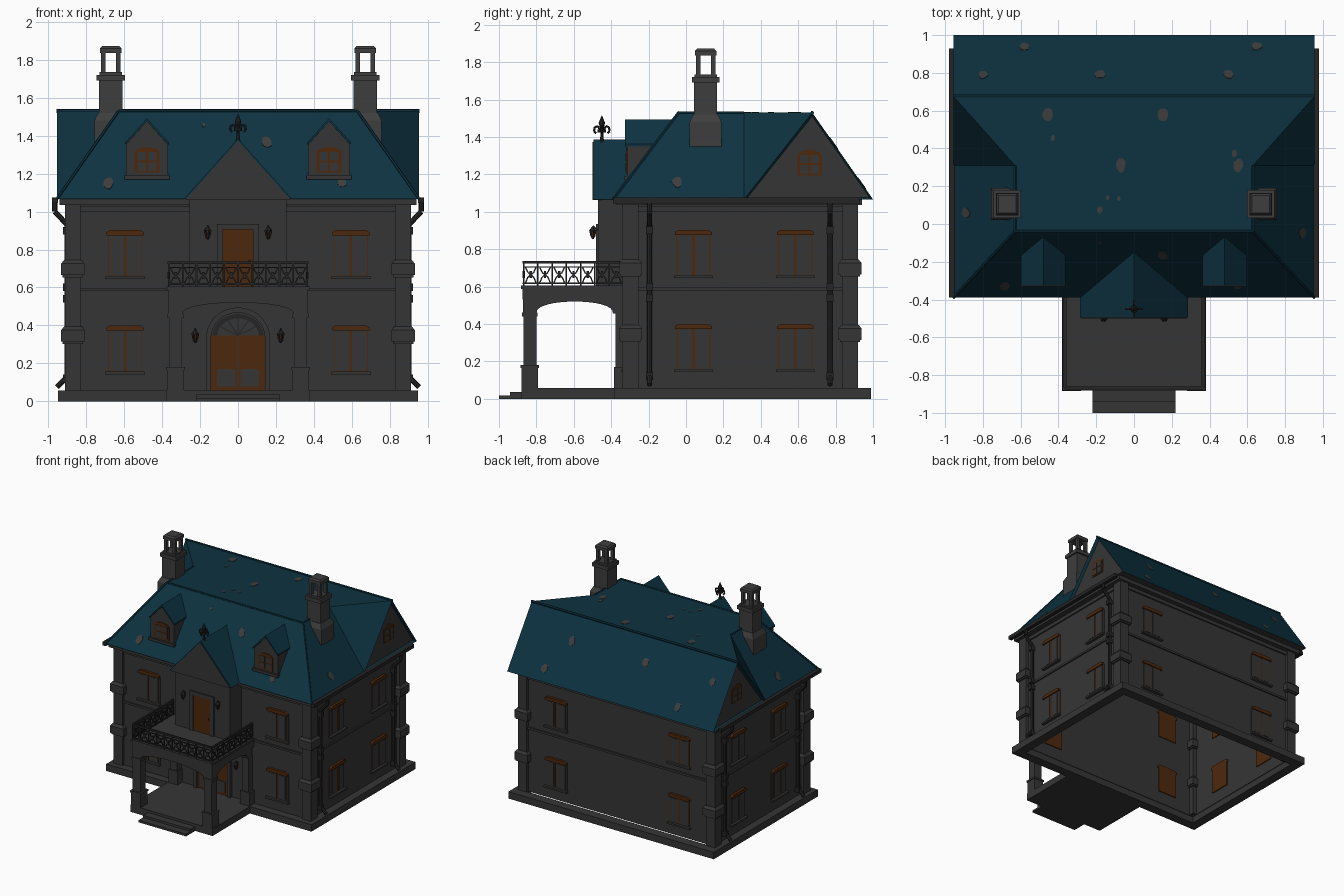
import bpy, bmesh, math, random
from mathutils import Matrix, Vector

if "Cube" in bpy.data.objects:
    bpy.data.objects.remove(bpy.data.objects["Cube"])
random.seed(4)
T, I = Matrix.Translation, Matrix.Identity(4)


def mat(name, r, g, b):
    m = bpy.data.materials.new(name)
    m.diffuse_color = (r, g, b, 1)
    m.use_nodes = True
    m.node_tree.nodes["Principled BSDF"].inputs["Base Color"].default_value = m.diffuse_color
    return m


GREY = mat("wall grey", .036, .036, .036)
STONE = mat("pale grey", .047, .047, .047)
DARK = mat("dark metal", .018, .018, .018)
BLUE = mat("roof blue", .004, .032, .052)
ORANGE = mat("orange wood", .075, .021, .004)
new = bmesh.new


def box(bm, x0, x1, y0, y1, z0, z1, M=I, top=1):
    c = T(((x0 + x1) / 2, (y0 + y1) / 2, (z0 + z1) / 2))
    vs = bmesh.ops.create_cube(bm, size=1)['verts']
    for v in vs:
        if v.co.z > 0:
            v.co.x *= top
            v.co.y *= top
    bmesh.ops.transform(bm, verts=vs, matrix=M @ c @ Matrix.Diagonal((abs(x1 - x0), abs(y1 - y0), abs(z1 - z0), 1)))


def bar(bm, p, q, w, seg=4, w2=None):
    p, q = Vector(p), Vector(q)
    d = q - p
    M = T((p + q) / 2) @ d.to_track_quat('Z', 'Y').to_matrix().to_4x4() @ Matrix.Rotation(math.pi / 4, 4, 'Z')
    bmesh.ops.create_cone(bm, cap_ends=True, segments=seg, radius1=w, radius2=w if w2 is None else w2,
                          depth=d.length, matrix=M)


def prism(bm, pts, a, b, axis='y', M=I):
    # profile in (x,z) swept along y, or in (y,z) swept along x
    f = (lambda u, z, d: (u, d, z)) if axis == 'y' else (lambda u, z, d: (d, u, z))
    A, B = ([bm.verts.new(M @ Vector(f(u, z, d))) for u, z in pts] for d in (a, b))
    n = len(pts)
    bm.faces.new(A)
    bm.faces.new(B[::-1])
    for i in range(n):
        bm.faces.new((A[i], B[i], B[(i + 1) % n], A[(i + 1) % n]))


def arch(w, z0, zs, rise, n=14):
    arc = [(w * math.cos(math.pi * i / n), zs + rise * math.sin(math.pi * i / n)) for i in range(n + 1)]
    return [(w, z0)] + arc + [(-w, z0)]


def done(bm, name, m, mirror=False):
    if mirror:
        g = bmesh.ops.duplicate(bm, geom=bm.verts[:] + bm.edges[:] + bm.faces[:])['geom']
        bmesh.ops.scale(bm, vec=(-1, 1, 1), verts=[e for e in g if isinstance(e, bmesh.types.BMVert)])
    bmesh.ops.recalc_face_normals(bm, faces=bm.faces[:])
    me = bpy.data.meshes.new(name)
    bm.to_mesh(me)
    bm.free()
    for k in (m if isinstance(m, tuple) else (m,)):
        me.materials.append(k)
    o = bpy.data.objects.new(name, me)
    bpy.context.collection.objects.link(o)
    return o


def ring(bm, x, y0, y1, z0, z1, t):
    box(bm, -x, x, y0, y0 + t, z0, z1)
    box(bm, -x, x, y1 - t, y1, z0, z1)
    for s in (-1, 1):
        box(bm, s * x, s * (x - t), y0 + t, y1 - t, z0, z1)


# Plinth, porch floor, steps
b = new(); ring(b, .95, -.385, .99, 0, .058, .08); done(b, "plinth", GREY)
b = new()
box(b, -.38, .38, -.88, -.385, 0, .058)
box(b, -.22, .22, -.94, -.88, 0, .037)
box(b, -.22, .22, -1, -.94, 0, .018)
done(b, "porch_floor_and_steps", GREY)

# Hollow walls, floor band, cornice
b = new()
ring(b, .885, -.32, .895, .055, 1.05, .02)
box(b, -.255, .255, -.47, -.31, .6, 1.08)
done(b, "walls", GREY)
b = new()
ring(b, .897, -.332, .907, .58, .597, .02)
ring(b, .897, -.332, .907, 1.0, 1.03, .02)
box(b, -.94, .94, -.372, .94, 1.035, 1.066)
done(b, "bands_and_cornice", GREY)

# Corner pilasters with chamfered blocks
b = new()
for y in (-.297, .877):
    box(b, .83, .912, y - .043, y + .043, .055, 1.036)
    for z in (.345, .695):
        box(b, .81, .932, y - .062, y + .062, z - .03, z + .03)
        box(b, .81, .932, y - .062, y + .062, z + .03, z + .05, top=.75)
        box(b, .818, .924, y - .054, y + .054, z - .042, z - .03)
done(b, "corner_pilasters", GREY, True)

# Main roof: front hip, flat top, diagonal valleys, rear gables
b = new()
Z0, Z1 = 1.066, 1.53
V = lambda x, y, z: b.verts.new((x, y, z))
E = {}
for s in (1, -1):
    E[s] = [V(s * .955, -.39, Z0), V(s * .955, .31, Z0), V(s * .955, 1, Z0),
            V(s * .63, -.04, Z1), V(s * .63, .31, Z1), V(s * .955, .675, Z1)]
    e = E[s]
    for q in ((0, 1, 4, 3), (1, 5, 4), (1, 2, 5)):
        b.faces.new([e[i] for i in q])
p, q = E[1], E[-1]
for f in ((p[0], p[3], q[3], q[0]), (p[2], q[2], q[5], p[5]), (p[3], p[4], p[5], q[5], q[4], q[3]),
          (p[0], p[1], p[2], q[2], q[1], q[0])):
    b.faces.new(f)
bmesh.ops.recalc_face_normals(b, faces=b.faces[:])
ends = [f for f in b.faces if abs(f.normal.x) > .95]
bmesh.ops.inset_individual(b, faces=ends, thickness=.02, depth=-.025)
for f in b.faces:
    if abs(f.normal.x) > .95 and abs(f.calc_center_median().x) < .94 or f.normal.z < -.9:
        f.material_index = 1
done(b, "main_roof", (BLUE, GREY))
b = new()
bar(b, (0, .675, Z1), (.957, .675, Z1), .01, 6)
bar(b, (.63, -.04, Z1), (.63, .31, Z1), .007, 6)
bar(b, (.955, -.39, Z0), (.63, -.04, Z1), .008, 6)
bar(b, (0, -.04, Z1), (.63, -.04, Z1), .008, 6)
done(b, "ridge_caps", BLUE, True)

# Worn patches on the roof
b = new()


def patch(p, n, r):
    M = T(p) @ Vector(n).normalized().to_track_quat('Z', 'Y').to_matrix().to_4x4()
    vs = bmesh.ops.create_cone(b, cap_ends=True, segments=9, radius1=r, radius2=r, depth=.006)['verts']
    k = [random.uniform(.8, 1.15) for _ in range(9)]
    for i, v in enumerate(vs):
        v.co.x *= k[i // 2] * .8
        v.co.y *= k[i // 2] * 1.1
    bmesh.ops.transform(b, verts=vs, matrix=M)


for x, y, r in ((-.46, .58, .036), (.15, .58, .036), (-.07, .31, .034), (.55, .31, .034), (-.18, .075, .018),
                (-.14, .14, .012), (-.08, .135, .012), (-.43, .455, .015), (.53, .37, .018)):
    patch((x, y, Z1), (0, 0, 1), r)
for x, z, r in ((-.685, 1.15, .034), (.15, 1.365, .036), (.545, 1.155, .034), (-.18, 1.455, .012)):
    patch((x, -.39 + (z - Z0) * .754, z), (0, -.464, .35), r)
for x, y in ((-.58, .94), (-.8, .79), (-.18, .79), (.5, .79), (.65, .94)):
    patch((x, y, Z1 - (y - .675) * 1.428), (0, .464, .325), .034)
for s, y in ((-1, .06), (1, -.05)):
    patch((s * .89, y, 1.159), (s * .464, 0, .325), .034)
done(b, "roof_patches", STONE)

# Central gable over the balcony
b = new(); prism(b, [(-.285, 1.066), (.285, 1.066), (0, 1.385)], -.495, -.1); done(b, "gable_roof", BLUE)
b = new(); prism(b, [(-.278, 1.062), (.278, 1.062), (0, 1.373)], -.5, -.45); done(b, "gable_front", GREY)

# Dormers
g, r, wo, wp = new(), new(), new(), new()


def attic_window(M):
    prism(wo, arch(.066, 0, .105, .03, 8), -.006, .01, M=M)
    for s in (-1, 1):
        box(wp, s * .006, s * .05, -.009, 0, .01, .055, M)
        box(wp, s * .006, s * .05, -.009, 0, .065, .108, M)


prism(g, [(.37, 1.17), (.59, 1.17), (.59, 1.355), (.48, 1.475), (.37, 1.355)], -.315, -.1)
box(g, .362, .598, -.33, -.3, 1.17, 1.192)
prism(r, [(.363, 1.35), (.48, 1.475), (.597, 1.35), (.597, 1.363), (.48, 1.492), (.363, 1.363)], -.325, -.05)
done(g, "dormers", GREY, True)
done(r, "dormer_roofs", BLUE, True)
for s in (-1, 1):
    attic_window(T((s * .48, -.315, 1.205)))
    attic_window(T((s * .93, .66, 1.195)) @ Matrix.Rotation(s * math.pi / 2, 4, 'Z'))
done(wo, "attic_window_frames", ORANGE)
done(wp, "attic_window_panes", GREY)

# Windows on all four walls
wo, wp = new(), new()


def window(M):
    box(wp, -.105, .105, -.025, 0, 0, .014, M)
    box(wp, -.1, .1, -.004, 0, .014, .235, M)
    box(wo, -.09, .09, -.006, .028, .016, .232, M)
    for s in (-1, 1):
        box(wp, s * .007, s * .086, -.01, 0, .018, .23, M)
        box(wp, s * .02, s * .074, -.012, 0, .03, .22, M)
    prism(wo, [(-.098, .23), (.098, .23), (.098, .246), (.08, .258), (-.08, .258), (-.098, .246)], -.02, .028, M=M)


for z in (.142, .645):
    for s in (-1, 1):
        window(T((s * .595, -.32, z)))
        window(T((s * .57, .895, z)) @ Matrix.Rotation(math.pi, 4, 'Z'))
        for y in (.04, .585):
            window(T((s * .885, y, z)) @ Matrix.Rotation(s * math.pi / 2, 4, 'Z'))
done(wo, "window_frames", ORANGE)
done(wp, "window_panes_and_sills", GREY)

# Arched entrance door and balcony door
g, o, d = new(), new(), new()
prism(g, arch(.168, .058, .335, .16) + arch(.142, .058, .335, .132)[::-1], -.345, -.31)
prism(g, arch(.142, .058, .335, .13), -.322, -.31)
prism(d, arch(.135, .345, .345, .115)[1:-1] + arch(.11, .345, .345, .092)[1:-1][::-1], -.328, -.315)
for s in (-1, 1):
    box(o, s * .002, s * .142, -.328, -.315, .058, .347)
    box(g, s * .014, s * .112, -.334, -.32, .078, .17)
    box(g, s * .08, s * .11, -.482, -.46, .6, .935)
    box(g, s * .29, s * .375, -.385, -.315, .055, .17)
    box(g, s * .3, s * .36, -.378, -.315, .17, .46)
for i in range(1, 6):
    a = math.pi * i / 6
    bar(d, (0, -.325, .347), (.13 * math.cos(a), -.325, .347 + .11 * math.sin(a)), .004)
box(g, -.11, .11, -.482, -.46, .905, .935)
box(o, -.08, .08, -.474, -.46, .6, .905)
box(d, .055, .065, -.482, -.47, .73, .745)
done(g, "door_surrounds", GREY)
done(o, "doors", ORANGE)
done(d, "door_ironwork", DARK)

# Porch columns, arches and balcony slab
b = new()
for z0, z1, h in ((.055, .165, .045), (.165, .18, .05), (.18, .44, .035), (.44, .462, .042)):
    box(b, .33 - h, .33 + h, -.835 - h, -.835 + h, z0, z1)
low = [(.295 * math.cos(math.pi * i / 16), .455 + .065 * math.sin(math.pi * i / 16) ** .8) for i in range(17)]
side = [(-.595 + .205 * u / .295, z) for u, z in low]
prism(b, [(-.335, .6), (-.335, .455)] + side + [(-.87, .455), (-.87, .6)], .3, .365, 'x')
b2 = new()
prism(b2, [(.368, .6), (.368, .455)] + low + [(-.368, .455), (-.368, .6)], -.872, -.8)
box(b2, -.37, .37, -.875, -.315, .53, .59)
box(b2, -.378, .378, -.882, -.315, .588, .606)
done(b, "porch_columns", GREY, True)
done(b2, "balcony", GREY)

# Iron railing
b = new()


def rail(p, q, n):
    p, q = Vector(p), Vector(q)
    at = lambda t, z: (*p.lerp(q, t).xy, z)
    for z, w in ((.73, .01), (.705, .005), (.618, .007)):
        bar(b, at(0, z), at(1, z), w)
    for i in range(n + 1):
        bar(b, at(i / n, .605), at(i / n, .73), .006)
    for i in range(n):
        for s in (0, 1):
            pts = [at((i + (1 - u if s else u)) / n, z) for u, z in ((.12, .62), (.3, .65), (.5, .663), (.7, .675), (.88, .705))]
            for k in range(4):
                bar(b, pts[k], pts[k + 1], .005)
        bar(b, at((i + .5) / n, .645), at((i + .5) / n, .682), .009)


rail((-.365, -.868, 0), (.365, -.868, 0), 10)
for s in (-1, 1):
    rail((s * .365, -.868, 0), (s * .365, -.335, 0), 7)
done(b, "balcony_railing", DARK)

# Chimneys with open pots
b = new()
box(b, .585, .757, .02, .19, 1.3, 1.48)
box(b, .585, .757, .02, .19, 1.48, 1.52, top=.78)
for z0, z1, h in ((1.4, 1.69, .062), (1.69, 1.72, .074), (1.72, 1.735, .06), (1.835, 1.86, .057)):
    box(b, .671 - h, .671 + h, .105 - h, .105 + h, z0, z1)
box(b, .614, .728, .048, .162, 1.86, 1.872, top=.8)
for x in (.631, .711):
    for y in (.065, .145):
        box(b, x - .012, x + .012, y - .012, y + .012, 1.73, 1.84)
done(b, "chimneys", STONE, True)

# Gutters and downpipes
b = new()
box(b, .95, .98, -.39, .93, 1.045, 1.075)
for y in (-.195, .77):
    pts = [(.966, 1.06), (.966, 1.0), (.9, .93), (.9, .13), (.955, .075)]
    for u, v in zip(pts, pts[1:]):
        bar(b, (u[0], y, u[1]), (v[0], y, v[1]), .014, 8)
    for z in (.12, .54, .6, .9):
        box(b, .885, .922, y - .018, y + .018, z - .02, z + .02)
done(b, "gutters_and_downpipes", DARK, True)

# Wall lanterns
b, o = new(), new()
for x, y, z in ((.225, -.32, .34), (.16, -.47, .885)):
    c = y - .028
    bar(b, (x, y, z + .015), (x, c, z + .04), .005)
    bar(b, (x, c, z + .015), (x, c, z + .036), .021, 6, .004)
    bar(b, (x, c, z - .032), (x, c, z - .018), .004, 6, .012)
    bar(o, (x, c, z - .018), (x, c, z + .015), .009, 6, .014)
    for i in range(6):
        u, v = math.cos(i * math.pi / 3), math.sin(i * math.pi / 3)
        bar(b, (x + .011 * u, c + .011 * v, z - .018), (x + .018 * u, c + .018 * v, z + .015), .0035)
done(b, "lantern_frames", DARK, True)
done(o, "lantern_glass", ORANGE, True)

# Roof finial
b = new()
for z0, z1, w0, w1 in ((1.36, 1.40, .014, .009), (1.4, 1.43, .008, .008), (1.425, 1.44, .022, .022),
                       (1.44, 1.475, .008, .017), (1.475, 1.515, .017, .001)):
    bar(b, (0, -.45, z0), (0, -.45, z1), w0, 8, w1)
for i in range(4):
    u, v = ((1, 0), (0, 1), (-1, 0), (0, -1))[i]
    pts = [(.008, 1.435), (.022, 1.458), (.038, 1.452), (.042, 1.43), (.03, 1.42)]
    for s, t in zip(pts, pts[1:]):
        bar(b, (u * s[0], -.45 + v * s[0], s[1]), (u * t[0], -.45 + v * t[0], t[1]), .006, 6)
done(b, "finial", DARK)
